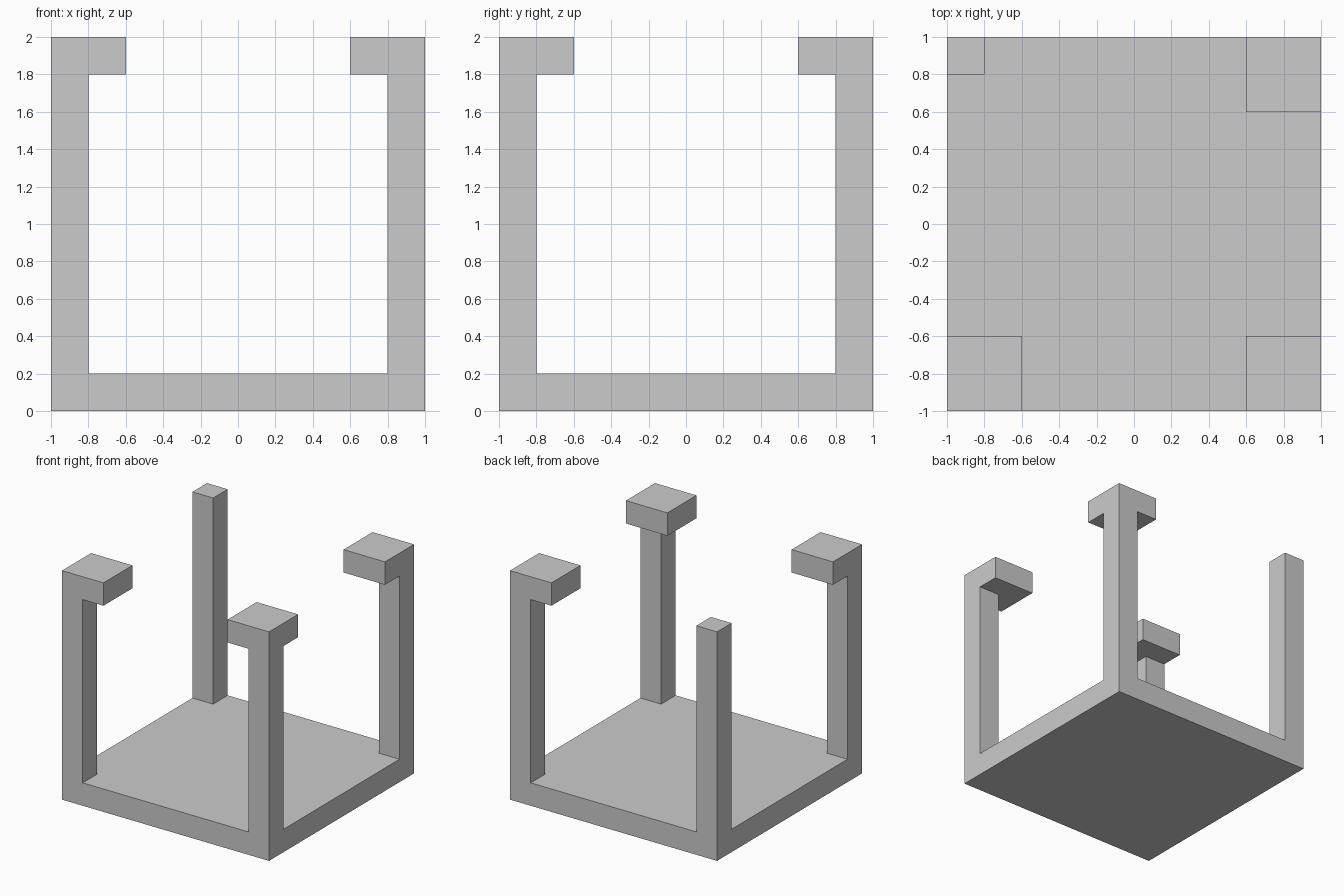
import bpy

if "Cube" in bpy.data.objects:
    bpy.data.objects.remove(bpy.data.objects["Cube"])

HALF = 1.0      # half width of the base
THICK = 0.2     # base, post and cap thickness
CAP = 0.4       # cap width
HEIGHT = 2.0


def box(name, centre, size):
    """Add a flat-shaded box with real dimensions."""
    bpy.ops.mesh.primitive_cube_add(size=1, location=centre)
    obj = bpy.context.object
    obj.name = name
    obj.scale = size
    bpy.ops.object.transform_apply(location=False, rotation=False, scale=True)
    return obj


def corner_box(name, sx, sy, width, z0, z1):
    """Add a square box flush with the outer corner given by signs sx, sy."""
    offset = HALF - width / 2
    return box(name, (sx * offset, sy * offset, (z0 + z1) / 2),
               (width, width, z1 - z0))


# Base plate
box("base", (0, 0, THICK / 2), (2 * HALF, 2 * HALF, THICK))

# Corner posts; every corner but the back left carries a wider cap
for sx, side in ((-1, "left"), (1, "right")):
    for sy, end in ((-1, "front"), (1, "back")):
        capped = not (sx < 0 and sy > 0)
        top = HEIGHT - THICK if capped else HEIGHT
        corner_box(f"{end}_{side}_post", sx, sy, THICK, THICK, top)
        if capped:
            corner_box(f"{end}_{side}_cap", sx, sy, CAP, top, HEIGHT)
